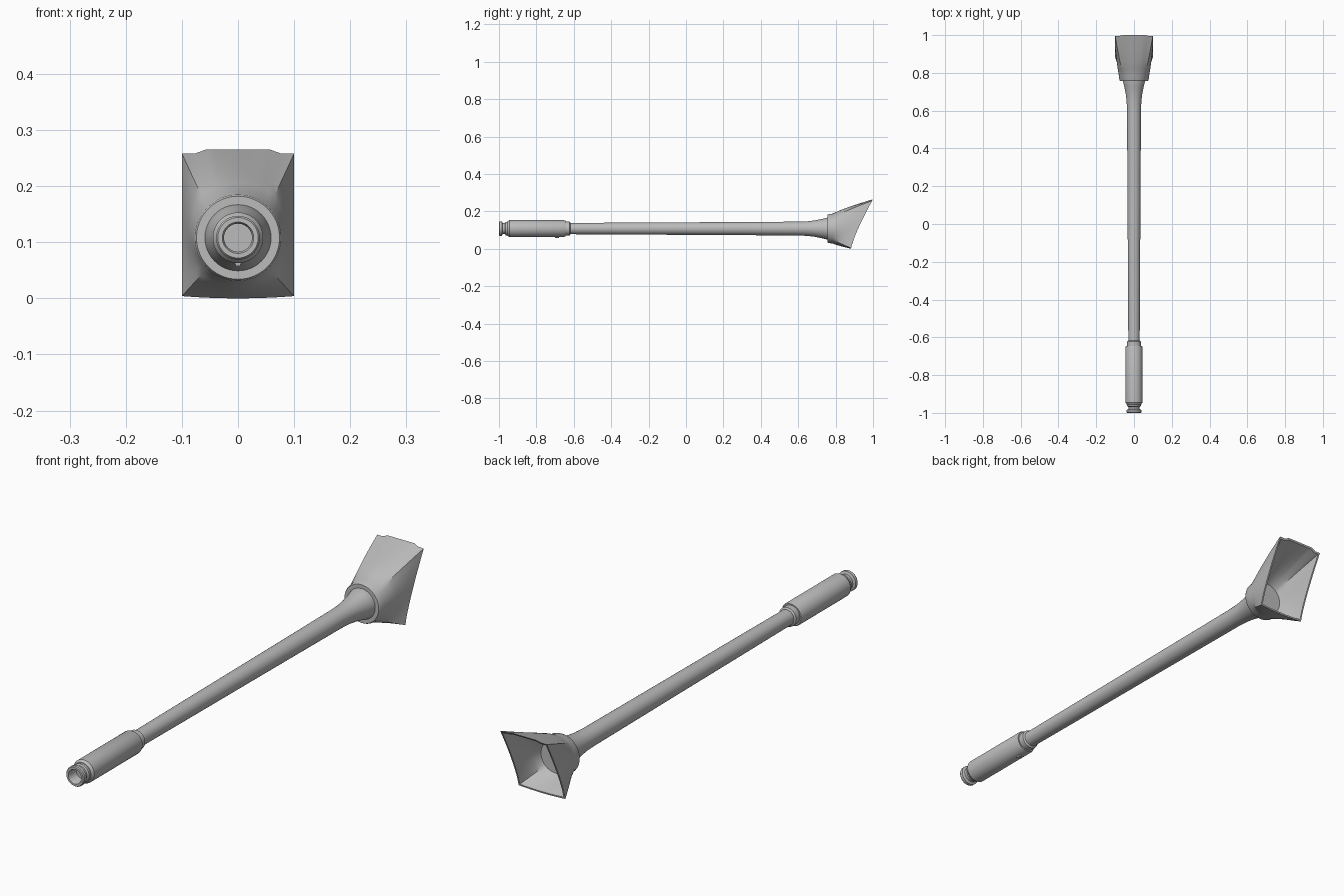
import bpy, bmesh, math
from mathutils import Vector

if "Cube" in bpy.data.objects:
    bpy.data.objects.remove(bpy.data.objects["Cube"])

AXIS_Z = 0.108
SIDES = 48
steel = bpy.data.materials.new("grey steel")
steel.diffuse_color = (0.5, 0.5, 0.5, 1)
steel.use_nodes = True
steel.node_tree.nodes["Principled BSDF"].inputs["Base Color"].default_value = steel.diffuse_color


def loft(name, rings, cap_start=True, cap_end=True, angle=30):
    """Skin a list of equal-length point rings."""
    bm = bmesh.new()
    rows = [[bm.verts.new(p) for p in r] for r in rings]
    n = len(rows[0])
    for a, b in zip(rows, rows[1:]):
        for i in range(n):
            j = (i + 1) % n
            bm.faces.new((a[i], a[j], b[j], b[i]))
    if cap_start:
        bm.faces.new(rows[0])
    if cap_end:
        bm.faces.new(rows[-1])
    bmesh.ops.recalc_face_normals(bm, faces=bm.faces)
    me = bpy.data.meshes.new(name)
    bm.to_mesh(me)
    bm.free()
    me.materials.append(steel)
    ob = bpy.data.objects.new(name, me)
    bpy.context.collection.objects.link(ob)
    bpy.context.view_layer.objects.active = ob
    ob.select_set(True)
    bpy.ops.object.shade_smooth_by_angle(angle=math.radians(angle))
    ob.select_set(False)
    return ob


def circle(y, r):
    return [Vector((r * math.cos(a), y, AXIS_Z + r * math.sin(a)))
            for a in (2 * math.pi * i / SIDES for i in range(SIDES))]


def lathe(name, profile):
    return loft(name, [circle(y, r) for y, r in profile])


# Muzzle: open bore, front lip, neck and rear shoulder
lathe("muzzle", [(-0.90, 0.025), (-0.994, 0.025), (-1.0, 0.028), (-1.0, 0.036),
                 (-0.996, 0.039), (-0.984, 0.039), (-0.980, 0.030), (-0.968, 0.030),
                 (-0.964, 0.036), (-0.945, 0.036), (-0.945, 0.026), (-0.90, 0.026)])

# Thick sleeve with a stepped collar behind it
lathe("sleeve", [(-0.955, 0.026), (-0.955, 0.038), (-0.945, 0.045), (-0.652, 0.045),
                 (-0.645, 0.042), (-0.645, 0.037), (-0.622, 0.037), (-0.618, 0.031)])

# Long tapering tube flaring out at the root
lathe("barrel", [(-0.64, 0.030), (-0.3, 0.032), (0.1, 0.034), (0.6, 0.037),
                 (0.65, 0.039), (0.69, 0.044), (0.73, 0.052), (0.757, 0.059), (0.79, 0.060)])

# Small lug under the sleeve
lathe_lug = loft("sleeve_lug", [[Vector((x, y, z)) for x, z in
                 ((-0.007, 0.07), (0.007, 0.07), (0.004, 0.058), (-0.004, 0.058))]
                 for y in (-0.70, -0.68)])


def rim(inset):
    """Slanted, curved rectangular outline of the open rear end."""
    pts = []
    for i in range(SIDES):
        a = 2 * math.pi * i / SIDES
        c, s = math.cos(a), math.sin(a)
        m = max(abs(c), abs(s))
        x, v = c / m, s / m
        z = 0.131 + v * (0.127 - inset)
        if v > 0.99 and abs(x) < 0.6:
            z += 0.007
        if v < -0.99:
            z -= 0.004 * (1 - x * x)
        y = 0.882 + 0.118 * (max(z, 0) / 0.265) ** 1.25
        pts.append(Vector((x * (0.1 - inset), min(y, 1.0), z)))
    return pts


def blend(a, b, t):
    """Spread the section a little ahead of its depth."""
    s = t ** 0.85
    return [Vector((p.x + (q.x - p.x) * s, p.y + (q.y - p.y) * t,
                    p.z + (q.z - p.z) * s)) for p, q in zip(a, b)]


# Mantlet: round collar flowing into the rectangular rim, then the hollow inside
collar = circle(0.785, 0.080)
floor = circle(0.80, 0.062)
outer = [blend(collar, rim(0), k / 6) for k in range(7)]
inner = [blend(floor, rim(0.006), k / 6) for k in range(6, -1, -1)]
loft("mantlet", [circle(0.757, 0.059), circle(0.757, 0.074), circle(0.762, 0.077)]
     + outer + inner, cap_start=False, angle=35)
